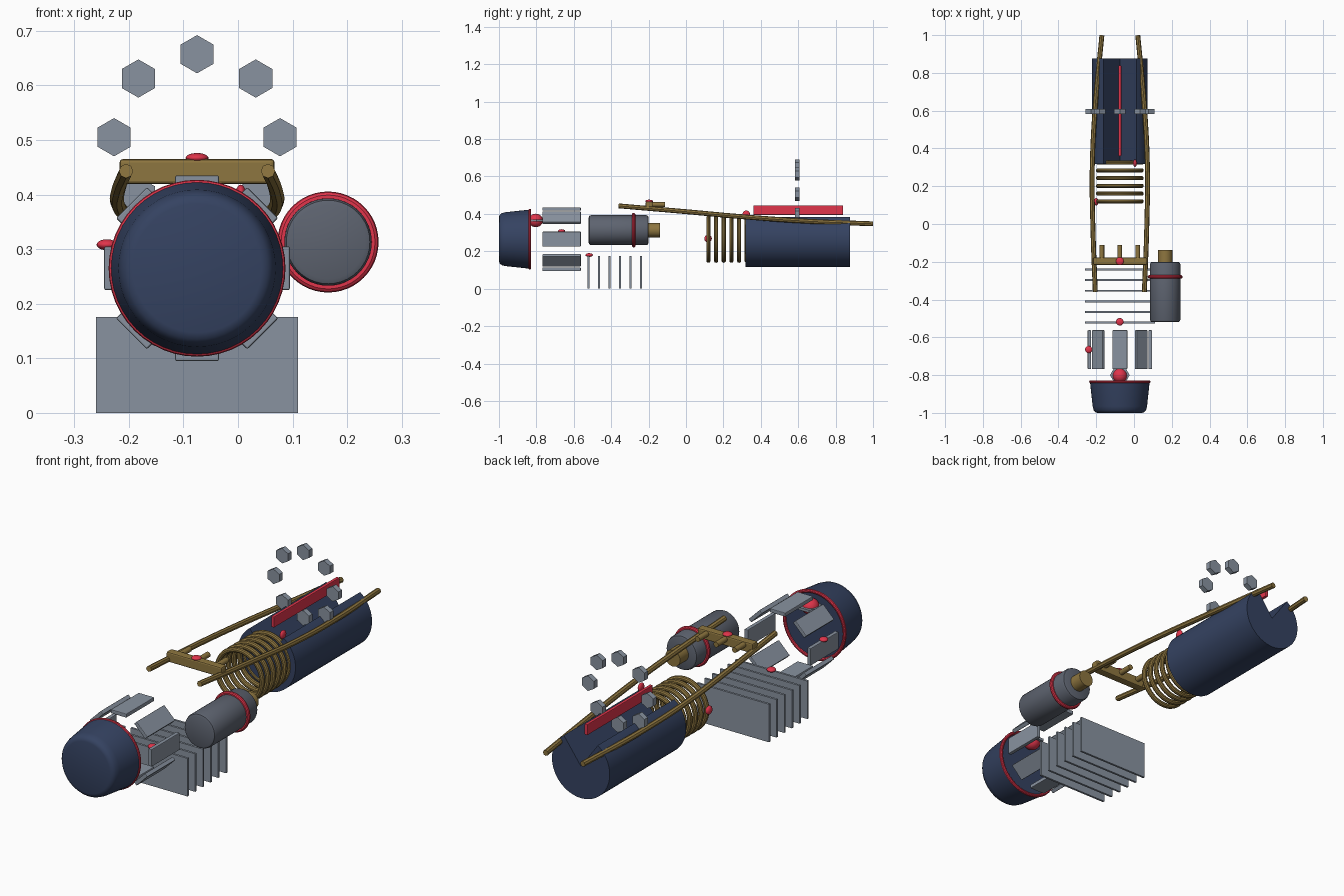
import bpy, bmesh, math
from mathutils import Vector

if "Cube" in bpy.data.objects:
    bpy.data.objects.remove(bpy.data.objects["Cube"])

AX, AZ = -0.075, 0.265          # main long axis (runs along y)


def mat(name, c):
    m = bpy.data.materials.new(name)
    m.diffuse_color = (*c, 1)
    m.use_nodes = True
    m.node_tree.nodes["Principled BSDF"].inputs["Base Color"].default_value = m.diffuse_color
    return m


NAVY = mat("navy", (0.035, 0.055, 0.12))
RED = mat("red", (0.75, 0.035, 0.07))
BRASS = mat("brass", (0.27, 0.18, 0.05))
STEEL = mat("steel", (0.25, 0.29, 0.35))
DARK = mat("dark_steel", (0.11, 0.125, 0.16))


def finish(o, name, m, bevel=0, smooth=True):
    o.name = name
    o.data.materials.append(m)
    bpy.ops.object.select_all(action='DESELECT')
    o.select_set(True)
    bpy.context.view_layer.objects.active = o
    if bevel:
        b = o.modifiers.new("bevel", 'BEVEL')
        b.width, b.segments, b.limit_method = bevel, 2, 'ANGLE'
        bpy.ops.object.modifier_apply(modifier=b.name)
    if smooth:
        bpy.ops.object.shade_smooth_by_angle(angle=math.radians(35))
    return o


def box(name, loc, size, m, bevel=0, roll=0):
    bpy.ops.mesh.primitive_cube_add(size=1, location=loc, rotation=(0, roll, 0))
    o = bpy.context.object
    o.scale = size
    bpy.ops.object.transform_apply(location=False, rotation=False, scale=True)
    return finish(o, name, m, bevel, False)


def rod(name, x, z, y0, y1, r, m, sides=32, bevel=0):
    bpy.ops.mesh.primitive_cylinder_add(vertices=sides, radius=r, depth=y1 - y0,
        location=(x, (y0 + y1) / 2, z), rotation=(math.pi / 2, 0, 0))
    return finish(bpy.context.object, name, m, bevel, sides > 8)


def ring(name, x, y, z, R, r, m):
    bpy.ops.mesh.primitive_torus_add(major_segments=48, minor_segments=10, major_radius=R,
        minor_radius=r, location=(x, y, z), rotation=(math.pi / 2, 0, 0))
    return finish(bpy.context.object, name, m)


def button(name, loc, size):
    bpy.ops.mesh.primitive_uv_sphere_add(segments=20, ring_count=12, radius=1, location=loc)
    o = bpy.context.object
    o.scale = size
    return finish(o, name, RED)


def mesh_object(name, bm):
    bmesh.ops.recalc_face_normals(bm, faces=bm.faces)
    me = bpy.data.meshes.new(name)
    bm.to_mesh(me)
    bm.free()
    o = bpy.data.objects.new(name, me)
    bpy.context.collection.objects.link(o)
    return o


# Tapered nose cap, lathed around the main axis
bm = bmesh.new()
N, prev = 48, None
for r, y in [(0.118, -1), (0.130, -0.996), (0.139, -0.985), (0.144, -0.965), (0.158, -0.835)]:
    loop = [bm.verts.new((AX + r * math.cos(i * math.tau / N), y, AZ + r * math.sin(i * math.tau / N)))
            for i in range(N)]
    if prev:
        for i in range(N):
            bm.faces.new((prev[i], prev[(i + 1) % N], loop[(i + 1) % N], loop[i]))
    else:
        bm.faces.new(loop)
    prev = loop
bm.faces.new(prev)
finish(mesh_object("nose_cap", bm), "nose_cap", NAVY)
ring("nose_ring", AX, -0.835, AZ, 0.154, 0.008, RED)
button("nose_ball", (AX, -0.803, 0.365), (0.038, 0.038, 0.036))
bpy.ops.mesh.primitive_cylinder_add(vertices=6, radius=0.052, depth=0.012, location=(AX, -0.8, 0.365),
                                    rotation=(0, 0, math.pi / 6))
finish(bpy.context.object, "nose_hex_washer", STEEL, 0, False)

# Eight plates around the axis
for i in range(8):
    a = i * math.pi / 4
    box(f"side_plate_{i}", (AX + 0.161 * math.sin(a), -0.665, AZ + 0.161 * math.cos(a)),
        (0.08, 0.205, 0.018), STEEL, 0.003, a)
button("plate_button", (-0.24, -0.665, 0.308), (0.019, 0.019, 0.010))

# Row of cooling fins
for i in range(6):
    box(f"fin_{i}", (AX, -0.522 + 0.0563 * i, 0.088), (0.37, 0.01, 0.176), STEEL)
button("fin_button", (AX, -0.518, 0.18), (0.02, 0.02, 0.010))

# Side canister
rod("canister", 0.165, 0.313, -0.52, -0.2, 0.08, DARK, 40, 0.012)
ring("canister_ring", 0.165, -0.28, 0.313, 0.083, 0.0095, RED)
rod("canister_neck", 0.165, 0.313, -0.205, -0.138, 0.038, BRASS)

# Two long curved rails
for s, side in ((-1, "left"), (1, "right")):
    cu = bpy.data.curves.new("rail", 'CURVE')
    cu.dimensions = '3D'
    cu.bevel_depth, cu.bevel_resolution, cu.use_fill_caps = 0.013, 2, True
    pts = [(0.13, -0.36, 0.443), (0.143, 0.0, 0.412), (0.146, 0.3, 0.385), (0.128, 0.65, 0.361), (0.095, 0.999, 0.347)]
    sp = cu.splines.new('BEZIER')
    sp.bezier_points.add(len(pts) - 1)
    for p, (x, y, z) in zip(sp.bezier_points, pts):
        p.co = Vector((AX + s * x, y, z))
        p.handle_left_type = p.handle_right_type = 'AUTO'
    o = bpy.data.objects.new(f"rail_{side}", cu)
    bpy.context.collection.objects.link(o)
    bpy.ops.object.select_all(action='DESELECT')
    o.select_set(True)
    bpy.context.view_layer.objects.active = o
    bpy.ops.object.convert(target='MESH')
    finish(bpy.context.object, f"rail_{side}", BRASS)

# Cross bar with three pegs
box("cross_bar", (AX, -0.197, 0.442), (0.284, 0.038, 0.046), BRASS, 0.006)
for i in range(3):
    rod(f"cross_bar_peg_{i}", AX + 0.095 * (i - 1), 0.45, -0.185, -0.112, 0.0125, BRASS, 16)
button("cross_bar_button", (AX, -0.197, 0.467), (0.021, 0.021, 0.009))

# Coil rings
for i in range(6):
    ring(f"coil_ring_{i}", AX, 0.12 + 0.041 * i, AZ, 0.115, 0.0115, BRASS)
button("coil_button_left", (-0.2, 0.118, 0.268), (0.012, 0.02, 0.02))
button("coil_button_top", (0.005, 0.322, 0.398), (0.010, 0.02, 0.02))

# Main barrel with a wedge cut out of the top
bm = bmesh.new()
R, half, steps = 0.148, math.radians(36), 40
prof = [(0, 0)]
for i in range(steps + 1):
    a = math.pi / 2 + half + (math.tau - 2 * half) * i / steps
    prof.append((R * math.cos(a), R * math.sin(a)))
f = bm.faces.new([bm.verts.new((AX + x, 0.317, AZ + z)) for x, z in prof])
ext = bmesh.ops.extrude_face_region(bm, geom=[f], use_keep_orig=True)
bmesh.ops.translate(bm, vec=(0, 0.56, 0), verts=[v for v in ext["geom"] if isinstance(v, bmesh.types.BMVert)])
finish(mesh_object("barrel", bm), "barrel", NAVY)
box("barrel_strip", (AX, 0.6, 0.42), (0.015, 0.48, 0.05), RED, 0.003)

# Circle of hexagonal nuts
for i in range(8):
    a = i * math.pi / 4
    o = rod(f"hex_nut_{i}", AX + 0.152 * math.cos(a), 0.505 + 0.152 * math.sin(a),
            0.583, 0.608, 0.035, STEEL, 6)
